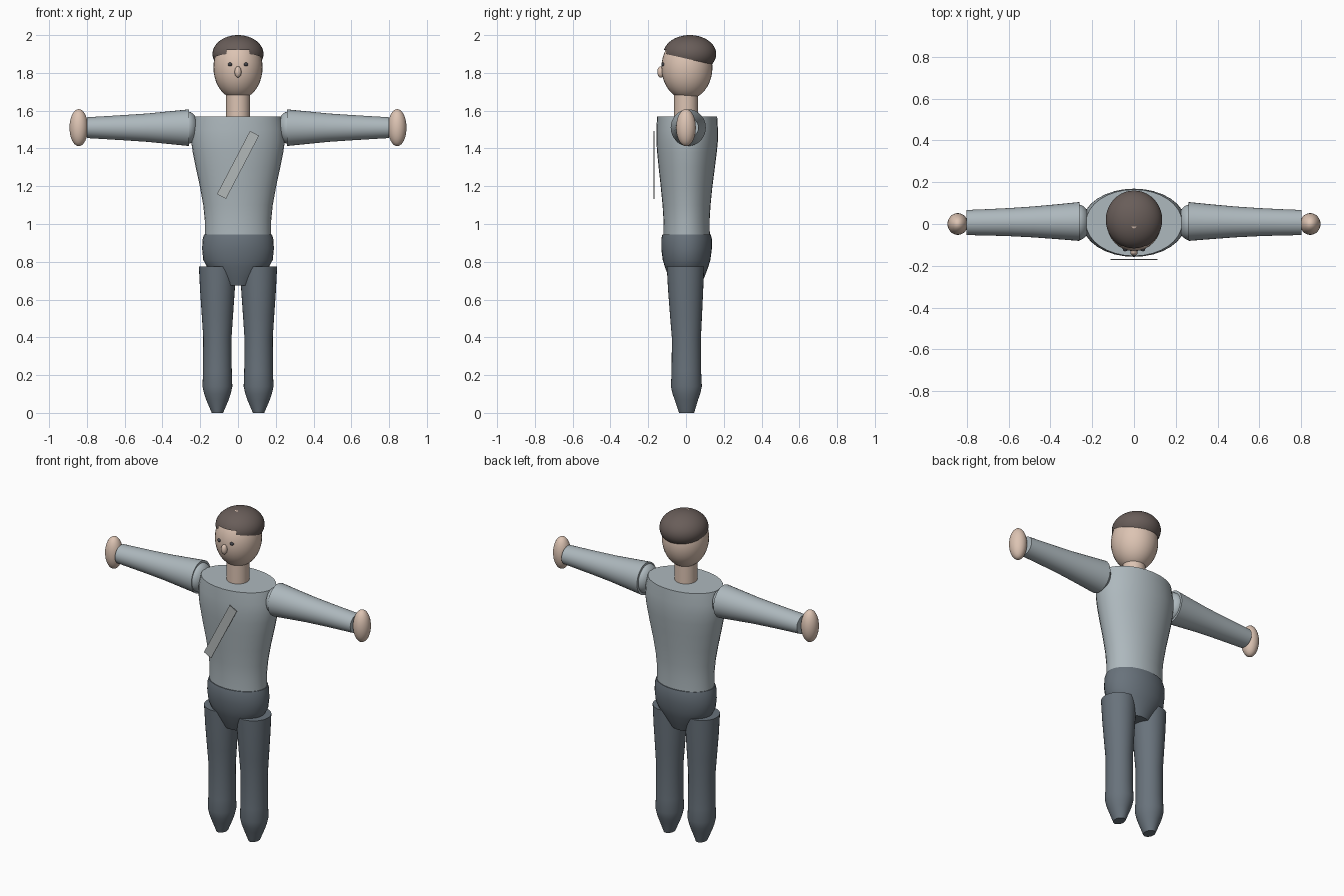
import bpy, bmesh, math
from mathutils import Vector, Matrix

if "Cube" in bpy.data.objects:
    bpy.data.objects.remove(bpy.data.objects["Cube"])


def material(name, color):
    m = bpy.data.materials.new(name)
    m.diffuse_color = (*color, 1)
    m.use_nodes = True
    m.node_tree.nodes["Principled BSDF"].inputs["Base Color"].default_value = m.diffuse_color
    return m


SKIN = material("skin", (0.72, 0.55, 0.45))
HAIR = material("hair", (0.14, 0.11, 0.10))
SHIRT = material("shirt", (0.42, 0.48, 0.51))
TROUSERS = material("trousers", (0.14, 0.17, 0.20))
STRAP = material("strap", (0.45, 0.48, 0.48))
EYE = material("eye", (0.06, 0.06, 0.07))


def finish(name, bm, mat, matrix=Matrix()):
    bmesh.ops.recalc_face_normals(bm, faces=bm.faces)
    me = bpy.data.meshes.new(name)
    bm.to_mesh(me)
    bm.free()
    ob = bpy.data.objects.new(name, me)
    bpy.context.collection.objects.link(ob)
    ob.matrix_world = matrix
    me.materials.append(mat)
    bpy.ops.object.select_all(action='DESELECT')
    ob.select_set(True)
    bpy.context.view_layer.objects.active = ob
    bpy.ops.object.shade_smooth_by_angle(angle=math.radians(40))
    return ob


def loft(name, rings, mat, matrix=Matrix(), n=32):
    """Elliptical rings (z, rx, ry, centre y) skinned and capped."""
    bm = bmesh.new()
    loops = []
    for z, rx, ry, cy in rings:
        loops.append([bm.verts.new((rx * math.cos(2 * math.pi * i / n),
                                    cy + ry * math.sin(2 * math.pi * i / n), z))
                      for i in range(n)])
    for a, b in zip(loops, loops[1:]):
        for i in range(n):
            j = (i + 1) % n
            bm.faces.new((a[i], a[j], b[j], b[i]))
    bm.faces.new(loops[0])
    bm.faces.new(loops[-1])
    return finish(name, bm, mat, matrix)


def ball(center, radii, u=32, v=20):
    bm = bmesh.new()
    bmesh.ops.create_uvsphere(bm, u_segments=u, v_segments=v, radius=1)
    bmesh.ops.scale(bm, vec=radii, verts=bm.verts)
    bmesh.ops.translate(bm, vec=center, verts=bm.verts)
    return bm


# Head, nose, neck
finish("head", ball((0, 0.005, 1.829), (0.13, 0.135, 0.17)), SKIN)
finish("nose", ball((0, -0.134, 1.805), (0.018, 0.018, 0.03), 16, 10), SKIN)
loft("neck", [(1.56, 0.063, 0.063, 0), (1.70, 0.063, 0.063, 0)], SKIN)

# Hair cap: flattened ball cut by a sloping plane, with a notch at the forehead
bm = ball((0, 0.02, 1.90), (0.135, 0.14, 0.10), 40, 28)
bmesh.ops.bisect_plane(bm, geom=bm.verts[:] + bm.edges[:] + bm.faces[:],
                       plane_co=(0, -0.12, 1.903), plane_no=Vector((0, 0.225, 1)),
                       clear_inner=True)
notch = []
for f in bm.faces:
    c = f.calc_center_median()
    if c.y < -0.08 and abs(c.x) < 0.06 and c.z < 1.918:
        notch.append(f)
bmesh.ops.delete(bm, geom=notch, context='FACES')
finish("hair", bm, HAIR)

# Torso
loft("torso", [
    (0.94, 0.176, 0.123, 0.003), (1.02, 0.176, 0.122, 0.003),
    (1.10, 0.184, 0.127, 0.003), (1.20, 0.202, 0.137, 0.003),
    (1.30, 0.224, 0.149, 0.004), (1.38, 0.240, 0.158, 0.005),
    (1.44, 0.248, 0.163, 0.006), (1.50, 0.246, 0.163, 0.006),
    (1.57, 0.230, 0.159, 0.006)], SHIRT)

# Diagonal strap floating in front of the chest
bm = bmesh.new()
bmesh.ops.create_cube(bm, size=1)
bmesh.ops.scale(bm, vec=(0.054, 0.004, 0.377), verts=bm.verts)
finish("chest_strap", bm, STRAP,
       Matrix.Translation((0, -0.17, 1.313)) @ Matrix.Rotation(math.radians(27.6), 4, 'Y'))

# Hips
loft("hips", [
    (0.675, 0.085, 0.075, 0.003), (0.72, 0.120, 0.095, 0.003),
    (0.77, 0.162, 0.114, 0.003), (0.81, 0.184, 0.126, 0.003),
    (0.87, 0.190, 0.134, 0.003), (0.92, 0.187, 0.134, 0.003),
    (0.945, 0.180, 0.128, 0.003)], TROUSERS)

# Limbs and eyes on both sides
for s, side in ((1, "left"), (-1, "right")):
    finish(side + "_eye", ball((s * 0.042, -0.119, 1.845), (0.012, 0.012, 0.01), 12, 8), EYE)
    loft(side + "_leg", [
        (0.0, 0.030, 0.040, 0.003), (0.07, 0.060, 0.062, 0.002),
        (0.10, 0.070, 0.073, 0.002), (0.14, 0.079, 0.082, 0.002),
        (0.22, 0.076, 0.078, 0.002), (0.40, 0.075, 0.077, 0.002),
        (0.52, 0.083, 0.085, 0.0), (0.65, 0.092, 0.093, -0.002),
        (0.775, 0.098, 0.099, -0.003)], TROUSERS,
        Matrix.Translation((s * 0.109, 0, 0)))
    finish(side + "_shoulder", ball((s * 0.265, 0.008, 1.51), (0.055, 0.085, 0.085)), SHIRT)
    loft(side + "_sleeve", [
        (0.26, 0.097, 0.093, 0.012), (0.36, 0.087, 0.084, 0.011),
        (0.48, 0.075, 0.074, 0.010), (0.60, 0.067, 0.067, 0.009),
        (0.70, 0.061, 0.063, 0.008), (0.80, 0.055, 0.060, 0.007)], SHIRT,
        Matrix.Translation((0, 0, 1.51)) @ Matrix.Rotation(s * math.pi / 2, 4, 'Y'))
    finish(side + "_hand", ball((s * 0.843, 0, 1.51), (0.049, 0.052, 0.098)), SKIN)
